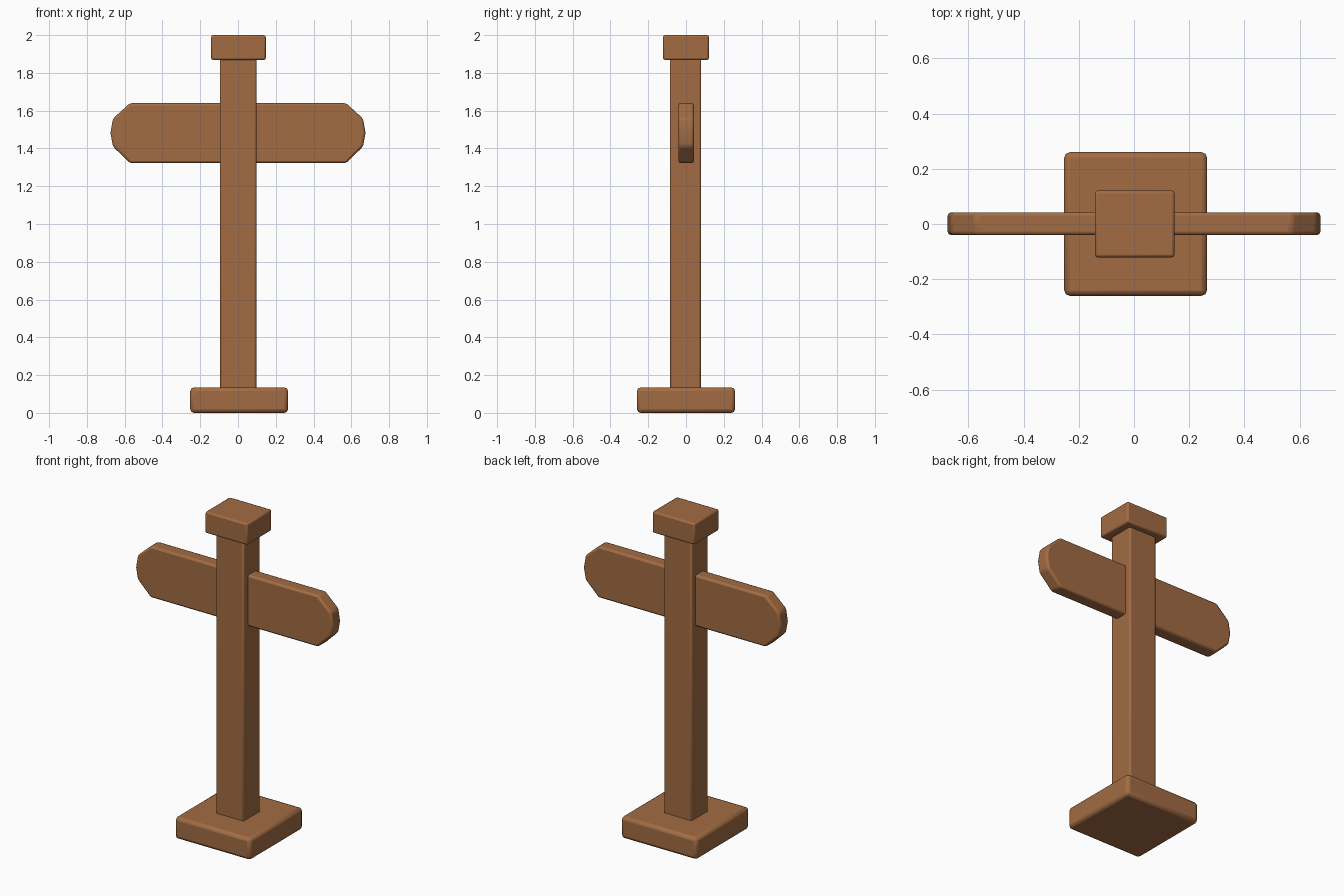
import bpy
import bmesh

cube = bpy.data.objects.get("Cube")
if cube:
    bpy.data.objects.remove(cube, do_unlink=True)

# One wood colour for every part
wood = bpy.data.materials.new("brown_wood")
wood.use_nodes = True
color = (0.36, 0.15, 0.056, 1)
wood.diffuse_color = color
wood.node_tree.nodes["Principled BSDF"].inputs["Base Color"].default_value = color


def prism(name, outline, axis, low, high, bevel):
    """Extrude an outline along 'z' or 'y', then soften its edges."""
    def place(a, b, depth):
        return (a, b, depth) if axis == "z" else (a, depth, b)

    bm = bmesh.new()
    face = bm.faces.new([bm.verts.new(place(a, b, low)) for a, b in outline])
    extruded = bmesh.ops.extrude_face_region(bm, geom=[face])["geom"]
    shift = place(0, 0, high - low)
    bmesh.ops.translate(bm, vec=shift,
                        verts=[v for v in extruded if isinstance(v, bmesh.types.BMVert)])
    bmesh.ops.recalc_face_normals(bm, faces=bm.faces)
    mesh = bpy.data.meshes.new(name)
    bm.to_mesh(mesh)
    bm.free()
    mesh.materials.append(wood)
    obj = bpy.data.objects.new(name, mesh)
    bpy.context.collection.objects.link(obj)
    mod = obj.modifiers.new("soft_edges", "BEVEL")
    mod.width = bevel
    mod.segments = 2
    mod.limit_method = "ANGLE"
    mod.angle_limit = 0.5
    bpy.ops.object.select_all(action="DESELECT")
    obj.select_set(True)
    bpy.context.view_layer.objects.active = obj
    bpy.ops.object.shade_smooth_by_angle()
    return obj


def box(name, x0, x1, y0, y1, z0, z1, bevel):
    outline = [(x0, y0), (x1, y0), (x1, y1), (x0, y1)]
    return prism(name, outline, "z", z0, z1, bevel)


# Base, post and cap
box("base", -0.253, 0.265, -0.26, 0.26, 0, 0.135, 0.02)
box("post", -0.095, 0.097, -0.084, 0.08, 0.1, 1.9, 0.01)
box("cap", -0.142, 0.147, -0.121, 0.121, 1.868, 2, 0.01)

# Sign board with blunt pointed ends, passing through the post
right_end = [(0.572, 1.322), (0.662, 1.41), (0.675, 1.482), (0.662, 1.558), (0.572, 1.64)]
left_end = [(-x, z) for x, z in reversed(right_end)]
prism("sign_board", right_end + left_end, "y", -0.04, 0.042, 0.012)
